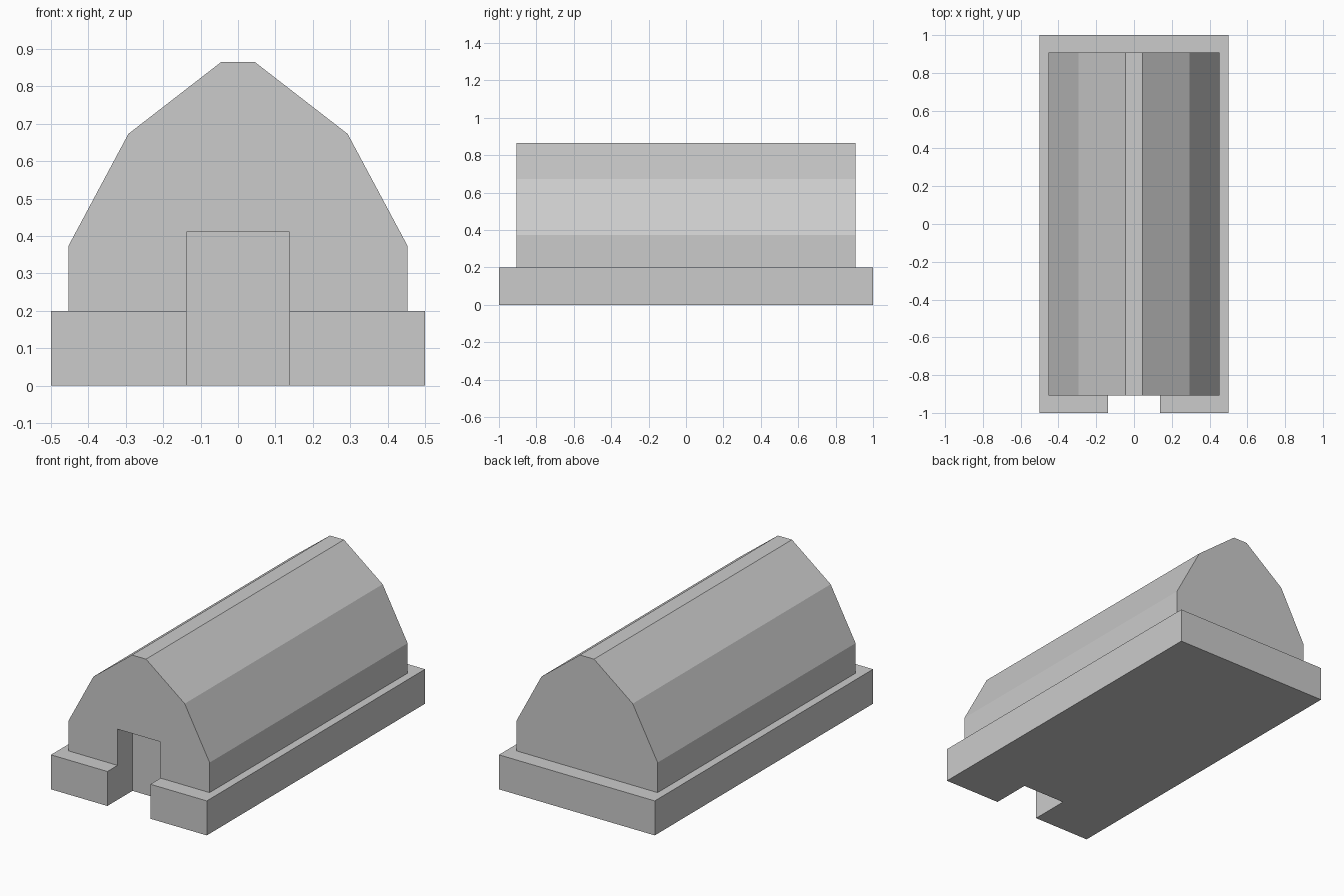
import bpy
import bmesh

if "Cube" in bpy.data.objects:
    bpy.data.objects.remove(bpy.data.objects["Cube"])


def extrude_profile(name, profile, y0, y1):
    """Closed prism from an (x, z) outline swept along y."""
    bm = bmesh.new()
    face = bm.faces.new([bm.verts.new((x, y0, z)) for x, z in profile])
    swept = bmesh.ops.extrude_face_region(bm, geom=[face])["geom"]
    bmesh.ops.translate(bm, vec=(0, y1 - y0, 0),
                        verts=[v for v in swept if isinstance(v, bmesh.types.BMVert)])
    bmesh.ops.recalc_face_normals(bm, faces=bm.faces[:])
    mesh = bpy.data.meshes.new(name)
    bm.to_mesh(mesh)
    bm.free()
    obj = bpy.data.objects.new(name, mesh)
    bpy.context.collection.objects.link(obj)
    return obj


def mirrored(half):
    """Complete a right-hand outline with its mirror image."""
    return half + [(-x, z) for x, z in reversed(half)]


# Foundation slab
base = extrude_profile("foundation", mirrored([(0.5, 0), (0.5, 0.2)]), -1, 1)

# Hall with faceted barrel roof
hall = extrude_profile("hall", mirrored([(0.453, 0.2), (0.453, 0.374),
                                         (0.293, 0.673), (0.045, 0.865)]),
                       -0.907, 0.907)

# Doorway recess cut through the foundation and into the hall front
cutter = extrude_profile("doorway_cutter", mirrored([(0.138, -0.1), (0.138, 0.41)]),
                         -1.1, -0.77)
cutter.hide_render = True
cutter.hide_viewport = True
cutter.display_type = 'WIRE'

for part in (base, hall):
    cut = part.modifiers.new("doorway", 'BOOLEAN')
    cut.operation = 'DIFFERENCE'
    cut.solver = 'EXACT'
    cut.object = cutter
